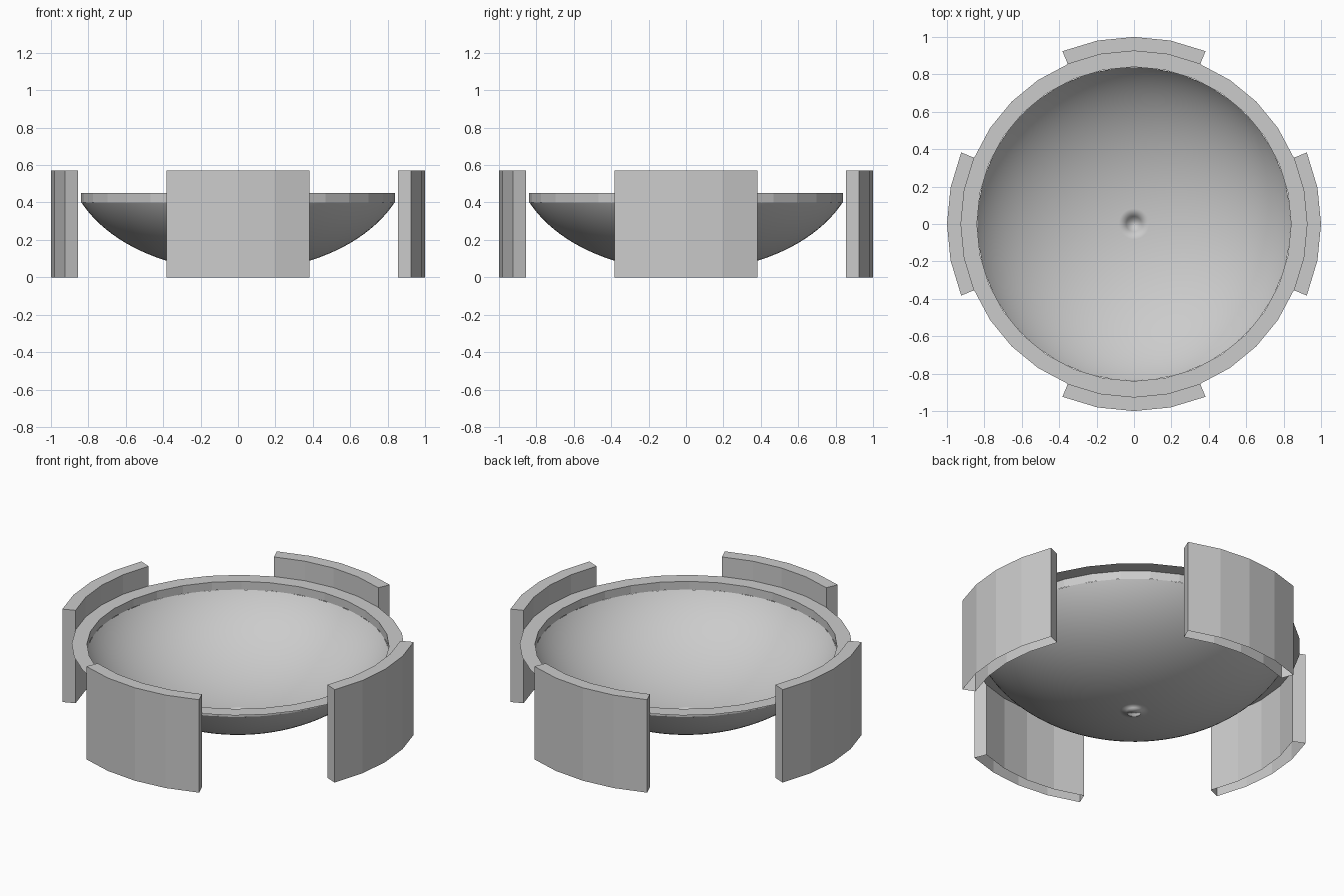
import bpy
from math import sin, cos, pi, sqrt

if "Cube" in bpy.data.objects:
    bpy.data.objects.remove(bpy.data.objects["Cube"])

SEG = 32


def make(name, verts, faces):
    mesh = bpy.data.meshes.new(name)
    mesh.from_pydata(verts, [], faces)
    mesh.update()
    obj = bpy.data.objects.new(name, mesh)
    bpy.context.collection.objects.link(obj)
    return obj


def polar(r, a, z):
    return (r * cos(a), r * sin(a), z)


def lathe(name, profile, seg):
    """Revolve an open (radius, z) profile around z; faces point up / inward."""
    verts = [polar(r, 2 * pi * i / seg, z) for r, z in profile for i in range(seg)]
    faces = []
    for k in range(len(profile) - 1):
        for i in range(seg):
            j = (i + 1) % seg
            faces.append((k * seg + i, (k + 1) * seg + i,
                          (k + 1) * seg + j, k * seg + j))
    return make(name, verts, faces)


# Thin rim: inner lip and flat top, open outside and below
lathe("rim", [(0.84, 0.40), (0.84, 0.45), (0.925, 0.45)], SEG)

# Smooth shallow bowl: lower cap of a flattened sphere
A, B, ZC, TOP = 0.915, 0.618, 0.65, 0.40
r_top = A * sqrt(1 - ((ZC - TOP) / B) ** 2)
N = 32
profile = []
for k in range(1, N + 1):
    r = r_top * sin(pi / 2 * k / N)
    profile.append((r, ZC - B * sqrt(1 - (r / A) ** 2)))
bowl = lathe("bowl", profile, 96)
bottom = bowl.data
# Close the bowl's centre with a small cap
verts = [v.co[:] for v in bottom.vertices]
faces = [tuple(p.vertices) for p in bottom.polygons]
faces.append(tuple(range(96)))
bowl.data.clear_geometry()
bowl.data.from_pydata(verts, [], [f[::-1] for f in faces[:-1]] + [faces[-1]])
bowl.data.flip_normals()
if bowl.data.polygons[-1].normal.z < 0:
    bowl.data.flip_normals()
bowl.data.update()
bpy.context.view_layer.objects.active = bowl
bowl.select_set(True)
bpy.ops.object.shade_smooth()


# Curved uprights: hollow shells with closed tops and open bottoms
def upright(name, centre, r_in=0.925, r_out=1.0, height=0.57):
    verts, faces = [], []
    for i in range(5):
        a = centre + (i - 2) * 2 * pi / SEG
        verts += [polar(r_in, a, 0), polar(r_in, a, height),
                  polar(r_out, a, height), polar(r_out, a, 0)]
    for i in range(4):
        for k in range(3):
            p = 4 * i + k
            faces.append((p, p + 1, p + 5, p + 4)[::-1])
    faces += [(0, 3, 2, 1)[::-1], (16, 17, 18, 19)[::-1]]
    obj = make(name, verts, faces)
    if obj.data.polygons[1].normal.z < 0:
        obj.data.flip_normals()
    return obj


for label, quarter in (("right", 0), ("back", 1), ("left", 2), ("front", 3)):
    upright(label + "_upright", quarter * pi / 2)

# Consistent face directions: uprights face outward
import bmesh
for obj in bpy.data.objects:
    if obj.name.endswith("upright"):
        bm = bmesh.new()
        bm.from_mesh(obj.data)
        bmesh.ops.recalc_face_normals(bm, faces=bm.faces)
        bm.to_mesh(obj.data)
        bm.free()
